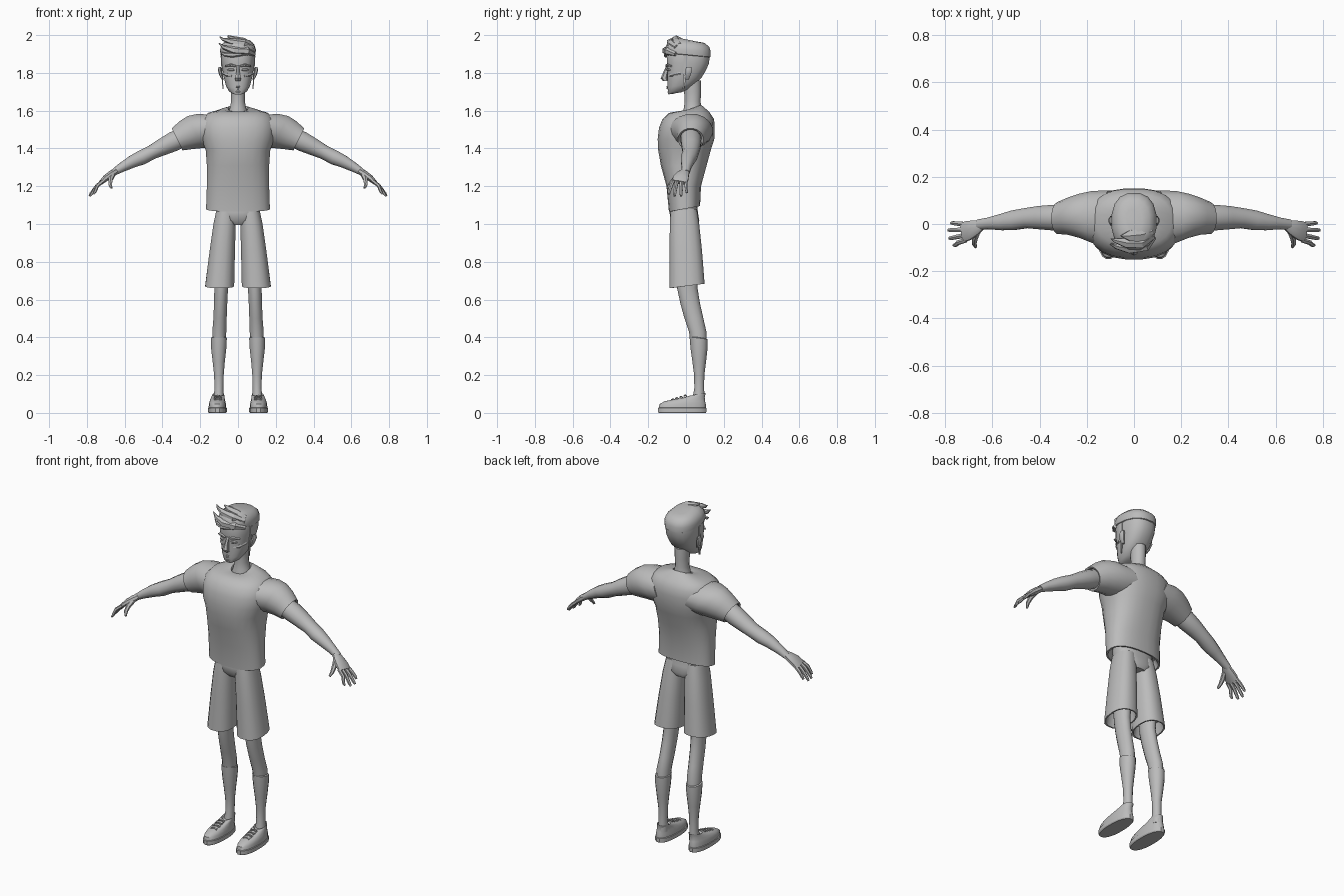
import bpy, bmesh, math
from mathutils import Vector

grey = bpy.data.materials.new("plain_grey")
grey.diffuse_color = (0.5, 0.5, 0.5, 1)


def loft(name, rows, n=12, u=(1, 0, 0), axis=None, power=2.0, mirror=False, angle=40):
    """Skin rings given as (x, y, z, half_width_along_u, half_depth[, y_tilt])."""
    bm = bmesh.new()
    cs = [Vector(r[:3]) for r in rows]
    rings = []
    for i, r in enumerate(rows):
        t = Vector(axis) if axis else cs[min(i + 1, len(cs) - 1)] - cs[max(i - 1, 0)]
        t.normalize()
        a = Vector(u)
        a = (a - t * a.dot(t)).normalized()
        b = t.cross(a)
        tilt = r[5] if len(r) > 5 else 0
        ring = []
        for k in range(n):
            th = 2 * math.pi * (k + 0.5) / n
            c, s = math.cos(th), math.sin(th)
            cx = math.copysign(abs(c) ** (2 / power), c)
            sy = math.copysign(abs(s) ** (2 / power), s)
            ring.append(bm.verts.new(cs[i] + a * r[3] * cx + b * r[4] * sy + t * tilt * sy))
        rings.append(ring)
    for p, q in zip(rings, rings[1:]):
        for k in range(n):
            bm.faces.new((p[k], p[(k + 1) % n], q[(k + 1) % n], q[k]))
    bm.faces.new(rings[0][::-1])
    bm.faces.new(rings[-1])
    bmesh.ops.recalc_face_normals(bm, faces=bm.faces)
    me = bpy.data.meshes.new(name)
    bm.to_mesh(me)
    bm.free()
    me.materials.append(grey)
    ob = bpy.data.objects.new(name, me)
    bpy.context.collection.objects.link(ob)
    bpy.ops.object.select_all(action='DESELECT')
    ob.select_set(True)
    bpy.context.view_layer.objects.active = ob
    bpy.ops.object.shade_smooth_by_angle(angle=math.radians(angle))
    if mirror:
        ob.modifiers.new("mirror", 'MIRROR').use_mirror_merge = False
    return ob


UP, Y = (0, 0, 1), (0, 1, 0)

# shirt body, with a recessed opening at the hem
loft("shirt", [
    (0, -.008, 1.12, .14, .06), (0, -.008, 1.08, .16, .075, .015),
    (0, -.008, 1.08, .170, .083, .015), (0, -.012, 1.20, .166, .092),
    (0, -.012, 1.31, .166, .122), (0, -.008, 1.39, .172, .140),
    (0, .000, 1.45, .195, .151), (0, .004, 1.51, .200, .148),
    (0, .012, 1.555, .190, .138), (0, .018, 1.588, .160, .110),
    (0, .025, 1.608, .085, .070, .012), (0, .030, 1.612, .052, .050, .018),
    (0, .030, 1.595, .045, .044, .018)], n=24, axis=UP, power=2.4)

# sleeves with open cuffs
loft("sleeve", [
    (.10, .02, 1.495, .125, .095), (.17, .03, 1.493, .112, .102),
    (.225, .035, 1.487, .095, .096), (.275, .033, 1.470, .080, .083),
    (.322, .025, 1.448, .068, .066), (.317, .025, 1.450, .058, .056),
    (.29, .025, 1.463, .05, .05)],
    n=16, u=Y, axis=(.9, 0, -.44), mirror=True)

# bare arms
loft("arm", [
    (.27, .025, 1.470, .052, .052), (.34, .027, 1.437, .056, .054),
    (.40, .027, 1.408, .051, .047), (.455, .025, 1.380, .044, .039),
    (.51, .016, 1.352, .043, .040), (.56, .008, 1.330, .036, .034),
    (.62, .002, 1.297, .025, .025), (.66, -.003, 1.272, .023, .018)],
    n=12, u=Y, mirror=True)

# hands
loft("palm", [
    (.645, -.003, 1.280, .021, .016), (.67, -.015, 1.264, .033, .019),
    (.70, -.027, 1.243, .042, .017), (.725, -.035, 1.220, .043, .012)],
    n=10, u=Y, power=2.6, mirror=True)
for i, (ky, tx, ty, tz) in enumerate([(-.001, .775, .004, 1.165), (-.024, .787, -.026, 1.148),
                                      (-.047, .783, -.060, 1.148), (-.068, .765, -.090, 1.158)]):
    loft("finger_%d" % i, [
        (.712, ky, 1.23, .011, .010), (.745, ky * .5 + ty * .5, 1.203, .0105, .010),
        (tx - .008, ty, tz + .012, .009, .008), (tx, ty, tz, .006, .005)],
        n=6, u=Y, mirror=True)
loft("thumb", [
    (.663, -.030, 1.262, .014, .014), (.675, -.060, 1.238, .014, .013),
    (.677, -.083, 1.212, .011, .010), (.670, -.098, 1.190, .006, .006)], n=6, mirror=True)

# neck and head
loft("neck", [
    (0, .035, 1.57, .060, .055), (0, .035, 1.615, .044, .046), (0, .035, 1.65, .037, .042),
    (0, .035, 1.70, .038, .045), (0, .03, 1.76, .040, .05)], n=14, axis=UP)
loft("head", [
    (0, -.058, 1.692, .028, .036, .006), (0, -.040, 1.705, .048, .056, .010),
    (0, -.022, 1.735, .065, .076, .012), (0, -.008, 1.775, .076, .092),
    (0, .004, 1.815, .083, .104), (0, .010, 1.850, .088, .113),
    (0, .012, 1.895, .090, .116), (0, .015, 1.935, .082, .108),
    (0, .02, 1.955, .060, .080)], n=16, axis=UP, power=2.5)

# face details
loft("nose", [
    (0, -.094, 1.840, .010, .010), (0, -.106, 1.805, .010, .014),
    (0, -.116, 1.772, .018, .018), (0, -.108, 1.758, .016, .015)],
    n=6, axis=UP, angle=25)
loft("brow", [
    (.012, -.100, 1.836, .010, .006), (.038, -.097, 1.842, .012, .007),
    (.066, -.078, 1.836, .010, .004)], n=6, u=Y, mirror=True)
loft("eye", [
    (.016, -.094, 1.816, .004, .002), (.027, -.097, 1.817, .007, .008),
    (.044, -.092, 1.817, .008, .008), (.056, -.084, 1.815, .004, .002)],
    n=8, u=Y, mirror=True)
loft("cheekbone", [
    (.030, -.088, 1.782, .010, .006), (.055, -.072, 1.790, .012, .012),
    (.076, -.030, 1.800, .006, .010)], n=6, u=Y, mirror=True)
for nm, z, r in (("upper_lip", 1.727, .005), ("lower_lip", 1.718, .005)):
    loft(nm, [(-.026, -.086, z - .001, .004, .002), (0, -.097, z, .008, r),
              (.026, -.086, z - .001, .004, .002)], n=6, u=Y)
loft("chin", [(0, -.080, 1.688, .020, .014), (0, -.083, 1.700, .026, .016),
              (0, -.076, 1.715, .018, .012)], n=8, axis=UP)
loft("ear", [
    (.080, .006, 1.765, .006, .010), (.090, .008, 1.785, .009, .016),
    (.097, .014, 1.815, .011, .021), (.096, .016, 1.832, .007, .015)],
    n=8, axis=UP, mirror=True)
loft("sideburn", [(.080, -.012, 1.715, .004, .005), (.0825, -.008, 1.78, .004, .011),
                  (.089, .000, 1.89, .004, .016)], n=4, axis=UP, mirror=True)

# hair cap and swept fringe locks
loft("hair", [
    (0, .010, 1.892, .088, .114, -.012), (0, .010, 1.896, .094, .122, -.012),
    (0, .010, 1.922, .096, .123, -.008), (0, .012, 1.948, .088, .112, -.010),
    (0, .014, 1.968, .066, .086, -.010), (0, .014, 1.975, .035, .05, -.010)],
    n=16, axis=UP, power=2.4)
locks = [
    [(.085, -.055, 1.900, .012, .012), (.050, -.095, 1.915, .022, .022),
     (-.02, -.105, 1.918, .022, .022), (-.075, -.095, 1.935, .012, .011), (-.102, -.085, 1.958, .002, .002)],
    [(.080, -.050, 1.935, .015, .014), (.030, -.080, 1.955, .026, .022),
     (-.035, -.080, 1.965, .022, .018), (-.080, -.070, 1.978, .010, .008), (-.098, -.062, 1.992, .002, .002)],
    [(.075, -.030, 1.950, .015, .010), (.030, -.045, 1.970, .030, .016),
     (-.02, -.050, 1.980, .025, .014), (-.055, -.050, 1.995, .002, .005)],
    [(.040, -.100, 1.905, .010, .012), (-.030, -.108, 1.895, .010, .014),
     (-.07, -.095, 1.897, .006, .010), (-.095, -.080, 1.912, .002, .002)]]
for i, rows in enumerate(locks):
    loft("hair_lock_%d" % i, rows, n=6, u=Y, angle=25)

# shorts: waist and two open legs
loft("shorts_waist", [
    (0, .0, .995, .055, .060), (0, -.005, 1.02, .105, .076),
    (0, -.012, 1.06, .114, .076), (0, -.012, 1.12, .120, .070)], n=20, axis=UP, power=2.5)
loft("shorts_leg", [
    (.062, -.012, 1.08, .052, .070), (.071, -.008, 1.00, .060, .079),
    (.083, -.001, .86, .068, .087), (.097, .005, .672, .078, .095, .012),
    (.097, .005, .672, .070, .087, .012), (.095, .005, .74, .060, .075)],
    n=16, axis=UP, power=2.4, mirror=True)

# bare legs
loft("leg", [
    (.088, .005, .76, .043, .060), (.089, .007, .66, .037, .054),
    (.092, .022, .58, .036, .052), (.095, .042, .50, .036, .050),
    (.099, .062, .43, .038, .046), (.101, .068, .36, .036, .042)],
    n=14, axis=UP, mirror=True)

# long socks
loft("sock", [
    (.101, .066, .400, .036, .040, -.006), (.101, .067, .396, .043, .048, -.006),
    (.102, .069, .34, .041, .045), (.102, .070, .27, .033, .036),
    (.101, .070, .20, .026, .027), (.101, .070, .13, .024, .026),
    (.103, .065, .06, .028, .034)], n=14, axis=UP, mirror=True)

# shoes: sole, upper, collar, laces
loft("sole", [
    (.109, -.020, .0, .046, .126), (.109, -.020, .006, .050, .130),
    (.109, -.020, .026, .050, .130), (.109, -.020, .028, .046, .125)],
    n=20, axis=UP, power=2.3, mirror=True, angle=30)
loft("shoe_upper", [
    (.109, -.020, .022, .047, .126), (.109, -.018, .046, .046, .124),
    (.109, -.006, .062, .042, .108), (.107, .016, .077, .037, .084, .006),
    (.105, .044, .090, .033, .060, .010), (.104, .060, .098, .031, .045, .008),
    (.104, .062, .090, .026, .038, .008)], n=20, axis=UP, power=2.2, mirror=True)
for i in range(4):
    y, z = -.070 + i * .022, .071 + i * .0065
    for s in (-1, 1):
        loft("lace", [(.107 - .020, y - s * .007, z - .002, .004, .003), (.107, y, z + .003, .004, .004),
                      (.107 + .020, y + s * .007, z - .002, .004, .003)], n=4, u=Y, mirror=True)
